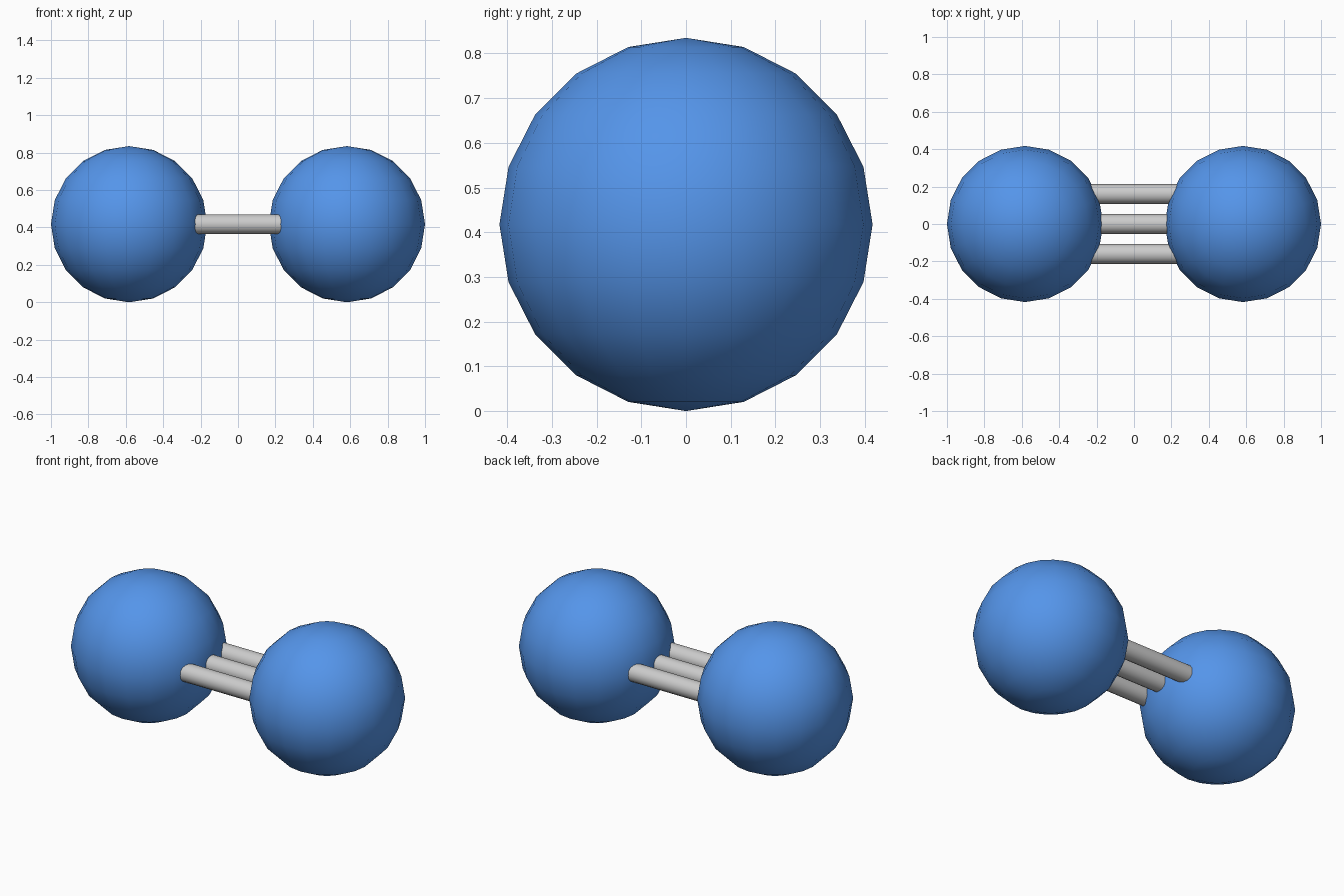
import bpy
import math

if "Cube" in bpy.data.objects:
    bpy.data.objects.remove(bpy.data.objects["Cube"])

R = 0.4175          # atom radius
CX = 1.0 - R        # atom offset along x
ROD_R = 0.053       # bond radius
SPACING = 0.16      # gap between bond axes


def colour(obj, name, rgba):
    mat = bpy.data.materials.get(name) or bpy.data.materials.new(name)
    mat.diffuse_color = rgba
    mat.use_nodes = True
    mat.node_tree.nodes["Principled BSDF"].inputs["Base Color"].default_value = mat.diffuse_color
    obj.data.materials.append(mat)


# Two atoms: 20-sided spheres with smooth shading
for side, name in ((-1, "left_atom"), (1, "right_atom")):
    bpy.ops.mesh.primitive_uv_sphere_add(segments=20, ring_count=10, radius=R,
                                         location=(side * CX, 0, R))
    atom = bpy.context.object
    atom.name = name
    bpy.ops.object.shade_smooth()
    colour(atom, "atom_blue", (0.09, 0.30, 0.82, 1))

# Three parallel bonds running between the atom centres
for i, name in ((-1, "front_bond"), (0, "middle_bond"), (1, "back_bond")):
    bpy.ops.mesh.primitive_cylinder_add(vertices=16, radius=ROD_R, depth=2 * (CX - 0.2),
                                        location=(0, i * SPACING, R),
                                        rotation=(0, math.pi / 2, 0))
    bond = bpy.context.object
    bond.name = name
    bpy.ops.object.shade_smooth_by_angle(angle=math.radians(40))
